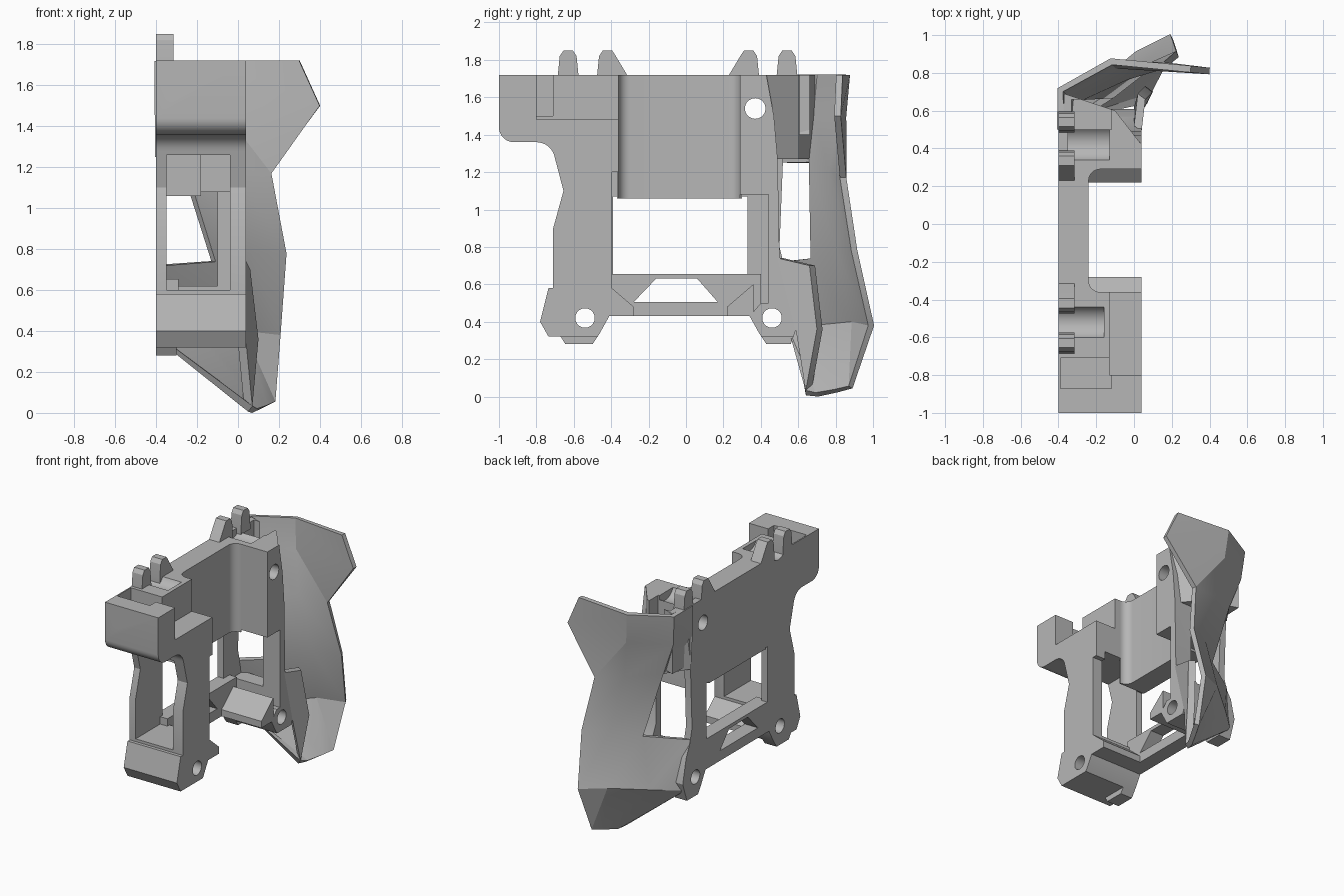
import bpy, bmesh, math
from mathutils import Matrix

cube = bpy.data.objects.get("Cube")
if cube:
    bpy.data.objects.remove(cube, do_unlink=True)

grey = bpy.data.materials.new("plain grey")
grey.use_nodes = True
grey.diffuse_color = (0.47, 0.47, 0.47, 1)
grey.node_tree.nodes["Principled BSDF"].inputs["Base Color"].default_value = (0.47, 0.47, 0.47, 1)

L, R = -0.40, 0.04      # outer faces of the housing across x
TOP = 1.72


def make(name, bm):
    bmesh.ops.recalc_face_normals(bm, faces=bm.faces[:])
    me = bpy.data.meshes.new(name)
    bm.to_mesh(me)
    bm.free()
    me.materials.append(grey)
    ob = bpy.data.objects.new(name, me)
    bpy.context.collection.objects.link(ob)
    return ob


def extrude(name, verts, vec):
    bm = bmesh.new()
    face = bm.faces.new([bm.verts.new(v) for v in verts])
    res = bmesh.ops.extrude_face_region(bm, geom=[face])
    moved = [g for g in res["geom"] if isinstance(g, bmesh.types.BMVert)]
    bmesh.ops.translate(bm, verts=moved, vec=vec)
    return make(name, bm)


def side(name, pts, x0=L, x1=R):
    return extrude(name, [(x0, y, z) for y, z in pts], (x1 - x0, 0, 0))


def plan(name, pts, z0, z1):
    return extrude(name, [(x, y, z0) for x, y in pts], (0, 0, z1 - z0))


def box(name, x, y, z):
    return plan(name, [(x[0], y[0]), (x[1], y[0]), (x[1], y[1]), (x[0], y[1])], *z)


def arc(cx, cy, r, a0, a1, n=8):
    angles = [math.radians(a0 + (a1 - a0) * i / n) for i in range(n + 1)]
    return [(cx + r * math.cos(a), cy + r * math.sin(a)) for a in angles]


def rod(y, z, r, x0=-0.6, x1=0.3):
    return side("cutter", arc(y, z, r, 0, 350, 35), x0, x1)


def cut(ob, cutters):
    for c in cutters:
        mod = ob.modifiers.new("cut", "BOOLEAN")
        mod.operation, mod.solver, mod.object = "DIFFERENCE", "EXACT", c
        c.hide_render = True
    bake(ob)
    for c in cutters:
        bpy.data.objects.remove(c, do_unlink=True)


def bake(ob):
    dg = bpy.context.evaluated_depsgraph_get()
    dg.update()
    me = bpy.data.meshes.new_from_object(ob.evaluated_get(dg))
    ob.modifiers.clear()
    ob.data = me


# Front block, leg and foot
front = ([(-1, TOP)] + arc(-0.92, 1.44, 0.08, 180, 270) + arc(-0.80, 1.26, 0.10, 90, 10)
         + [(-0.655, 1.10), (-0.71, 0.9), (-0.71, 0.58), (-0.735, 0.58), (-0.78, 0.40),
            (-0.735, 0.32), (-0.67, 0.32), (-0.645, 0.28), (-0.5, 0.28), (-0.46, 0.34),
            (-0.41, 0.43), (-0.395, 0.5), (-0.395, 1.2), (-0.36, 1.2), (-0.36, TOP)])
front_housing = side("front_housing", front)
bolt = plan("cutter", arc(-0.295, 1.6, 0.052, 0, 345, 23), -0.2, 0.0)
bolt.data.transform(Matrix.Translation((0, -0.93, 0)) @ Matrix(
    ((1, 0, 0, 0), (0, 0, 1, 0), (0, 1, 0, 0), (0, 0, 0, 1))))
cut(front_housing, [
    box("cutter", (-0.35, -0.04), (-0.9, -0.2), (0.6, 1.26)),
    box("cutter", (-0.13, 0.2), (-0.80, -0.2), (1.48, 2)),
    box("cutter", (-0.39, -0.12), (-0.87, -0.71), (1.5, 2)),
    box("cutter", (-0.30, 0.2), (-0.9, -0.3), (0.1, 0.32)),
    rod(-0.52, 1.76, 0.09, -0.6, -0.16),
    rod(-0.54, 0.42, 0.052), bolt])

# Rear block, column and foot
rear = [(0.29, TOP), (0.43, TOP), (0.47, 1.5), (0.49, 1.27), (0.5, 0.75), (0.57, 0.6),
        (0.61, 0.42), (0.56, 0.28), (0.43, 0.28), (0.39, 0.34), (0.34, 0.43), (0.40, 0.5),
        (0.44, 0.5), (0.44, 1.08), (0.29, 1.08)]
rear_housing = side("rear_housing", rear)
cut(rear_housing, [
    box("cutter", (-0.35, -0.10), (0.2, 0.8), (0.62, 1.08)),
    box("cutter", (-0.30, 0.2), (0.3, 0.8), (0.1, 0.32)),
    rod(0.43, 1.76, 0.10, -0.6, -0.13),
    rod(0.37, 1.54, 0.055), rod(0.46, 0.42, 0.052)])

# Angled web behind the rear block, joining it to the guard
rear_web = plan("rear_web", [(0.04, 0.42), (-0.10, 0.60), (-0.37, 0.69), (-0.38, 0.42)], 1.27, TOP)
cut(rear_web, [rod(0.43, 1.76, 0.10, -0.6, -0.13), rod(0.37, 1.54, 0.055),
               box("cutter", (-0.33, -0.12), (0.5, 0.66), (1.4, 2))])

# Thin side plate with its window and lower opening
side_plate = side("side_plate", [(-0.45, TOP), (0.55, TOP), (0.52, 1.3), (0.5, 0.8), (0.55, 0.6),
                                 (0.5, 0.43), (-0.45, 0.43)], L, -0.35)
opening = [(-0.28, 0.505), (-0.16, 0.63), (0.06, 0.63), (0.17, 0.505)]
cut(side_plate, [
    box("cutter", (-0.6, 0), (-0.39, 0.33), (0.655, 1.07)),
    side("cutter", opening, -0.6, 0.1), rod(0.37, 1.54, 0.055),
    rod(0.46, 0.42, 0.052), rod(-0.54, 0.42, 0.052)])

# Lower bar between the feet
lower_bar = side("lower_bar", [(-0.42, 0.43), (0.40, 0.43), (0.40, 0.655), (-0.42, 0.655)], L, -0.29)
cut(lower_bar, [side("cutter", opening, -0.6, 0.1)])
for name, a, b in (("front_gusset", -0.42, -0.28), ("rear_gusset", 0.36, 0.22)):
    side(name, [(a, 0.43), (b, 0.43), (b, 0.48), (a, 0.60)], -0.38, R)

# Recessed middle wall with rounded inner corners
well = ([(L, -0.37), (-0.18, -0.37)] + arc(-0.18, -0.30, 0.06, 270, 180)[::1]
        + arc(-0.18, 0.23, 0.06, 180, 90) + [(-0.18, 0.30), (L, 0.30)])
plan("middle_wall", well, 1.06, TOP)

# Paired teeth along the top edge
for name, y, lean in (("tooth_front_a", -0.63, 0), ("tooth_front_b", -0.42, 0.05),
                      ("tooth_rear_a", 0.335, -0.05), ("tooth_rear_b", 0.54, 0)):
    side(name, [(y - 0.055 + min(lean, 0), 1.68), (y - 0.055 + min(lean, 0), 1.72),
                (y - 0.045, 1.82), (y - 0.025, 1.85), (y + 0.025, 1.85), (y + 0.045, 1.82),
                (y + 0.055 + max(lean, 0), 1.72), (y + 0.055 + max(lean, 0), 1.68)], L, -0.315)

# Flared faceted guard: rows run from the side plate out to the free rim
rows = [
    [(-0.39, 0.50, 1.72), (-0.39, 0.71, 1.72), (-0.12, 0.86, 1.72), (0.30, 0.82, 1.72)],
    [(-0.39, 0.50, 1.50), (-0.37, 0.69, 1.50), (-0.10, 0.84, 1.50), (0.40, 0.81, 1.50)],
    [(-0.39, 0.51, 1.25), (-0.28, 0.67, 1.25), (-0.04, 0.78, 1.20), (0.16, 0.84, 1.17)],
    [(-0.39, 0.51, 0.72), (-0.12, 0.68, 0.74), (0.06, 0.82, 0.78), (0.23, 0.90, 0.78)],
    [(-0.38, 0.56, 0.36), (-0.20, 0.72, 0.38), (0.02, 0.90, 0.40), (0.20, 0.99, 0.38)],
    [(0.06, 0.64, 0.02), (0.08, 0.70, 0.01), (0.13, 0.80, 0.03), (0.17, 0.88, 0.05)],
]
bm = bmesh.new()
grid = [[bm.verts.new(p) for p in row] for row in rows]
for i in range(len(rows) - 1):
    for j in range(3):
        if (i, j) == (2, 0):        # open gap beside the plate
            continue
        a, b, c, d = grid[i][j], grid[i][j + 1], grid[i + 1][j + 1], grid[i + 1][j]
        bm.faces.new((a, b, c))
        bm.faces.new((a, c, d))
guard = make("flared_guard", bm)
solid = guard.modifiers.new("thickness", "SOLIDIFY")
solid.thickness, solid.offset = 0.035, 0
bake(guard)

# Inner lip from the rear column down to the guard's lower tip
lip = [(0.04, 0.49, 0.74), (0.04, 0.59, 0.34), (0.07, 0.64, 0.03), (0.10, 0.70, 0.36), (0.06, 0.66, 0.70)]
extrude("guard_lip", lip, (-0.04, 0.03, 0))

# Keep every part standing on the floor
low = min(v.co.z for v in guard.data.vertices)
for v in guard.data.vertices:
    v.co.z = max(v.co.z, 0.0) if low < 0 else v.co.z

bpy.ops.object.select_all(action="DESELECT")
for ob in bpy.context.collection.objects:
    if ob.type == "MESH":
        ob.select_set(True)
        bpy.context.view_layer.objects.active = ob
bpy.ops.object.shade_smooth_by_angle(angle=math.radians(25))
